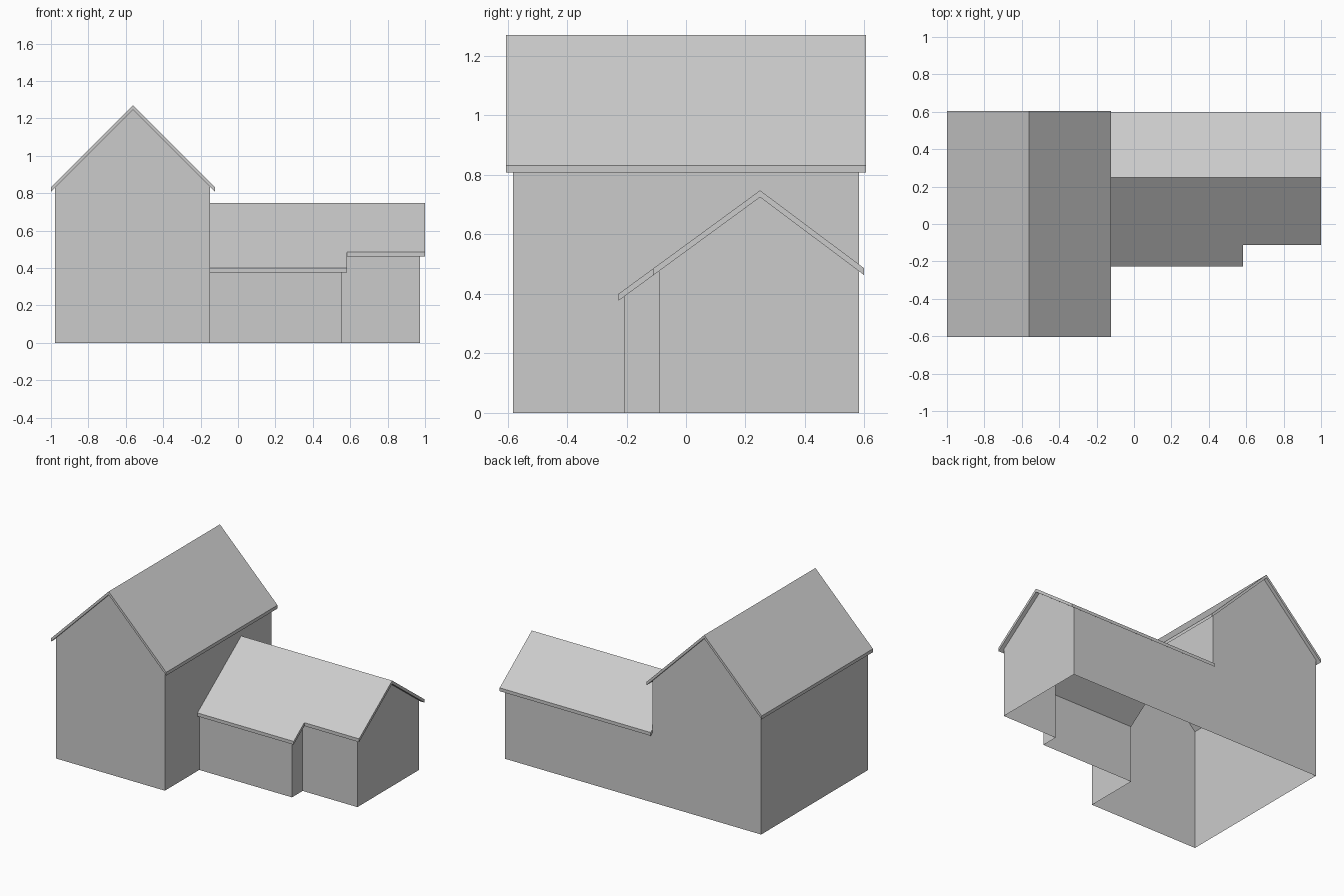
import bpy, bmesh
from mathutils import Vector

if "Cube" in bpy.data.objects:
    bpy.data.objects.remove(bpy.data.objects["Cube"])

# key positions
XL, XM, XR = -0.979, -0.5615, -0.15      # main house: left wall, ridge, right wall
XS, XE = 0.556, 0.973                    # wing: step wall, end wall
YF, YB = -0.581, 0.581                   # main front wall, shared back wall
YW, YS, YR = -0.207, -0.091, 0.249       # wing front, stepped front, ridge
T = 0.023                                # vertical roof thickness
MAIN_RIDGE, MAIN_EAVE = 1.27, 0.831
WING_RIDGE, WING_FRONT, WING_BACK = 0.748, 0.40, 0.487
WING_Y0, WING_Y1 = -0.227, 0.598


def main_z(x):
    """Height of the main roof top at x."""
    return MAIN_RIDGE - abs(x - XM) * (MAIN_RIDGE - MAIN_EAVE) / 0.4385


def wing_z(y):
    """Height of the wing roof top at y."""
    if y < YR:
        return WING_RIDGE - (YR - y) * (WING_RIDGE - WING_FRONT) / (YR - WING_Y0)
    return WING_RIDGE - (y - YR) * (WING_RIDGE - WING_BACK) / (WING_Y1 - YR)


def make(name, polys, thickness=0.0):
    """Sheet of polygons; with a thickness it becomes a slab dropped straight down."""
    bm = bmesh.new()
    for poly in polys:
        bm.faces.new([bm.verts.new(p) for p in poly])
    bmesh.ops.remove_doubles(bm, verts=bm.verts[:], dist=1e-5)
    if thickness:
        top, rim = bm.faces[:], [e for e in bm.edges if e.is_boundary]
        low = {v: bm.verts.new(v.co - Vector((0, 0, thickness))) for v in bm.verts[:]}
        for f in top:
            bm.faces.new([low[v] for v in reversed(f.verts)])
        for e in rim:
            a, b = e.verts
            bm.faces.new((a, b, low[b], low[a]))
        bmesh.ops.recalc_face_normals(bm, faces=bm.faces[:])
    mesh = bpy.data.meshes.new(name)
    bm.to_mesh(mesh)
    bm.free()
    bpy.context.collection.objects.link(bpy.data.objects.new(name, mesh))


def at_x(x, yz):
    return [(x, y, z) for y, z in yz]


def at_y(y, xz):
    return [(x, y, z) for x, z in xz]


# walls: one open-bottomed shell, tops meeting the roof undersides
hl, hm = main_z(XL) - T, main_z(XM) - T
hr = main_z(XR) - T
wf, ws, wr, wb = (wing_z(y) - T for y in (YW, YS, YR, YB))
make("walls", [
    at_y(YF, [(XL, 0), (XR, 0), (XR, hr), (XM, hm), (XL, hl)]),                       # main front
    at_x(XL, [(YB, 0), (YF, 0), (YF, hl), (YB, hl)]),                                 # main left
    at_x(XR, [(YF, 0), (YW, 0), (YW, wf), (YR, wr), (YB, wb), (YB, hr), (YF, hr)]),   # main right
    at_y(YB, [(XE, 0), (XL, 0), (XL, hl), (XM, hm), (XR, hr), (XR, wb), (XE, wb)]),   # shared back
    at_y(YW, [(XR, 0), (XS, 0), (XS, wf), (XR, wf)]),                                 # wing front
    at_x(XS, [(YW, 0), (YS, 0), (YS, ws), (YW, wf)]),                                 # wing step
    at_y(YS, [(XS, 0), (XE, 0), (XE, ws), (XS, ws)]),                                 # stepped front
    at_x(XE, [(YS, 0), (YB, 0), (YB, wb), (YR, wr), (YS, ws)]),                       # wing end
])

# main gable roof
make("main_roof", [
    [(x, y, main_z(x)) for x, y in pts] for pts in (
        [(-1, -0.605), (XM, -0.605), (XM, 0.605), (-1, 0.605)],
        [(XM, -0.605), (-0.123, -0.605), (-0.123, 0.605), (XM, 0.605)])
], T)

# wing roof with its stepped front eave
make("wing_roof", [
    [(x, y, wing_z(y)) for x, y in pts] for pts in (
        [(XR, WING_Y0), (0.583, WING_Y0), (0.583, -0.111), (1, -0.111), (1, YR), (XR, YR)],
        [(XR, YR), (1, YR), (1, WING_Y1), (XR, WING_Y1)])
], T)
